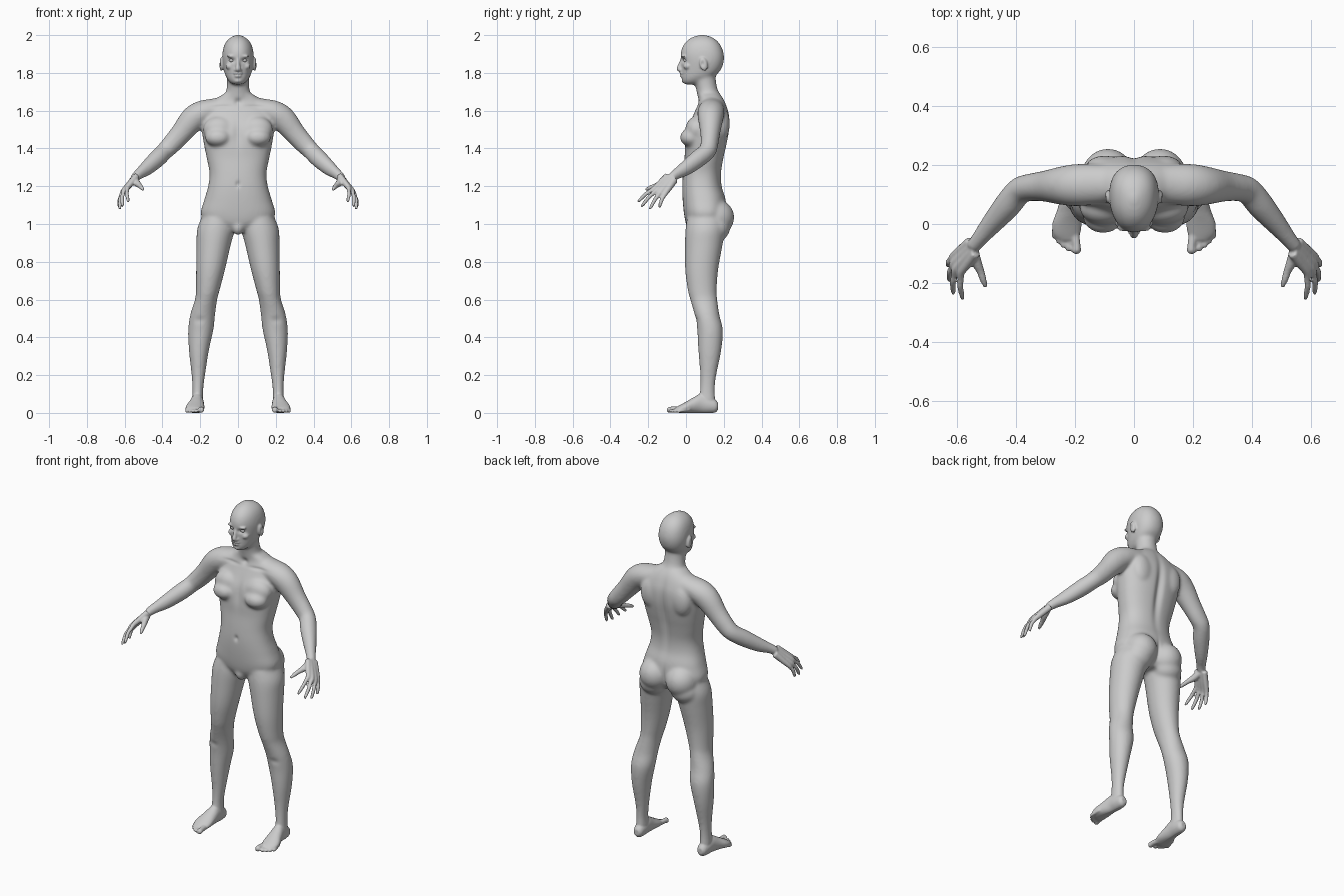
import bpy, bmesh, math
from mathutils import Vector, Matrix

X, Y, Z = Vector((1, 0, 0)), Vector((0, 1, 0)), Vector((0, 0, 1))


def spline(rows, steps=5):
    """Catmull-Rom through rows of numbers."""
    out = []
    for i in range(len(rows) - 1):
        p = [rows[max(0, min(len(rows) - 1, i + k))] for k in (-1, 0, 1, 2)]
        for s in range(steps):
            t = s / steps
            out.append([0.5 * (2 * b + (c - a) * t + (2 * a - 5 * b + 4 * c - d) * t * t
                               + (3 * b - a - 3 * c + d) * t ** 3) for a, b, c, d in zip(*p)])
    return out + [list(rows[-1])]


def loft(bm, rows, frame=None, side=1, power=2.0, egg=0.0, n=28):
    """Closed skin through rings (x, y, z, radius_u, radius_v)."""
    rows = spline(rows)
    rings = []
    for i, (x, y, z, a, b) in enumerate(rows):
        if frame:
            u, v = frame
        else:
            t = Vector(rows[min(i + 1, len(rows) - 1)][:3]) - Vector(rows[max(i - 1, 0)][:3])
            u = t.cross(Z).normalized()
            v = u.cross(t).normalized()
        ring = []
        for k in range(n):
            c, s = math.cos(math.tau * k / n), math.sin(math.tau * k / n)
            cu = math.copysign(abs(c) ** (2 / power), c) * (1 + egg * s)
            sv = math.copysign(abs(s) ** (2 / power), s)
            p = Vector((x, y, z)) + u * a * cu + v * b * sv
            ring.append(bm.verts.new((p.x * side, p.y, p.z)))
        rings.append(ring)
    for r0, r1 in zip(rings, rings[1:]):
        for k in range(n):
            bm.faces.new((r0[k], r0[(k + 1) % n], r1[(k + 1) % n], r1[k]))
    bm.faces.new(rings[0])
    bm.faces.new(rings[-1])


def upright(rows, cx=0.0):
    """Rows (z, half width, front y, back y) to horizontal rings."""
    return [(cx, (f + b) / 2, z, w, (b - f) / 2) for z, w, f, b in rows]


def ball(bm, x, y, z, rx, ry, rz, tilt=0.0):
    m = Matrix.Translation((x, y, z)) @ Matrix.Rotation(tilt, 4, 'X') @ Matrix.Diagonal((rx, ry, rz, 1))
    bmesh.ops.create_uvsphere(bm, u_segments=24, v_segments=16, radius=1, matrix=m)


def fuse(bm, voxel, rounds):
    """Weld overlapping closed parts into one smooth skin."""
    bmesh.ops.recalc_face_normals(bm, faces=bm.faces[:])
    me = bpy.data.meshes.new("skin")
    bm.to_mesh(me)
    bm.free()
    ob = bpy.data.objects.new("skin", me)
    bpy.context.collection.objects.link(ob)
    mod = ob.modifiers.new("weld", 'REMESH')
    mod.mode, mod.voxel_size = 'VOXEL', voxel
    mod = ob.modifiers.new("soften", 'SMOOTH')
    mod.factor, mod.iterations = 0.5, rounds
    dg = bpy.context.evaluated_depsgraph_get()
    res = bpy.data.meshes.new_from_object(ob.evaluated_get(dg))
    bpy.data.objects.remove(ob)
    return res


# ---- stage 1: torso, head mass, arms, legs ----
bm = bmesh.new()
loft(bm, upright([(0.96, .09, .03, .17), (1.0, .15, .002, .20), (1.05, .197, -.010, .215), (1.13, .178, -.018, .21),
                  (1.2, .158, -.02, .19), (1.27, .151, -.016, .187), (1.35, .166, -.008, .2),
                  (1.42, .18, -.006, .216), (1.5, .192, .004, .23), (1.57, .19, .035, .23),
                  (1.62, .165, .057, .217), (1.66, .12, .068, .2), (1.69, .074, .062, .18)]),
     (X, Y), power=2.35, n=40)
loft(bm, upright([(1.62, .085, .07, .2), (1.68, .070, .06, .182), (1.72, .060, .052, .166),
                  (1.77, .058, .04, .158), (1.83, .055, .04, .155)]), (X, Y))
loft(bm, upright([(1.738, .022, -.008, .05), (1.75, .042, -.019, .085), (1.77, .058, -.023, .12),
                  (1.79, .068, -.024, .16), (1.82, .076, -.025, .187), (1.86, .083, -.026, .2),
                  (1.90, .083, -.029, .2), (1.94, .075, -.018, .187), (1.97, .059, .005, .165),
                  (1.99, .035, .035, .135), (2.002, .008, .075, .095)]),
     (X, Y), power=2.2, egg=.1, n=36)
for s in (1, -1):
    # shoulder and arm
    loft(bm, [(.03, .135, 1.635, .06, .05), (.12, .135, 1.61, .068, .056), (.19, .132, 1.588, .072, .066),
              (.24, .13, 1.553, .066, .068), (.30, .128, 1.482, .053, .057), (.35, .124, 1.425, .047, .052),
              (.388, .112, 1.386, .046, .047), (.43, .062, 1.344, .046, .047), (.485, -.003, 1.294, .036, .040),
              (.525, -.052, 1.264, .028, .029), (.548, -.08, 1.243, .026, .026)], side=s)
    # leg
    loft(bm, [(.105, .105, 1.03, .09, .1), (.117, .102, .97, .1, .105), (.129, .094, .89, .091, .1),
              (.145, .083, .76, .077, .088), (.160, .086, .65, .063, .077), (.169, .094, .6, .059, .072),
              (.187, .111, .52, .066, .066), (.197, .127, .44, .067, .068), (.207, .126, .33, .053, .061),
              (.210, .118, .2, .036, .043), (.213, .113, .12, .029, .040), (.214, .110, .05, .032, .048)],
         (X, Y), s)
    # buttock and breast
    ball(bm, s * .088, .158, 1.035, .092, .098, .095)
    ball(bm, s * .105, .152, .98, .085, .082, .075)
    ball(bm, s * .105, .028, 1.458, .07, .06, .05)
    ball(bm, s * .10, .055, 1.50, .085, .058, .07)
    # shoulder blade
    ball(bm, s * .1, .19, 1.53, .065, .042, .09)
ball(bm, 0, .032, .985, .032, .035, .045)
base = fuse(bm, .008, 12)

# ---- stage 2: face, ears, hands, feet ----
bm = bmesh.new()
bm.from_mesh(base)
loft(bm, [(0, -.018, 1.878, .008, .009), (0, -.029, 1.845, .010, .012), (0, -.036, 1.822, .014, .013),
          (0, -.034, 1.811, .013, .009)], n=16)
ball(bm, 0, -.018, 1.797, .025, .017, .007)
ball(bm, 0, -.016, 1.783, .021, .017, .007)
ball(bm, 0, -.004, 1.759, .024, .019, .014)
for s in (1, -1):
    ball(bm, s * .012, -.026, 1.815, .009, .011, .008)
    ball(bm, s * .033, -.012, 1.888, .026, .014, .007)
    ball(bm, s * .044, .008, 1.835, .022, .022, .018)
    ball(bm, s * .088, .093, 1.846, .011, .021, .036, .2)
    # fingers: wrist -> knuckle -> bend -> tip
    wrist, spread = Vector((.545, -.078, 1.244)), Vector((.02, .042, -.02))
    fingers = [((.585, -.163, 1.193), (.580, -.255, 1.117), -.45), ((.603, -.153, 1.180), (.612, -.237, 1.092), -.15),
               ((.611, -.134, 1.168), (.626, -.192, 1.078), .15), ((.613, -.111, 1.160), (.630, -.142, 1.087), .45)]
    for knuckle, tip, f in fingers:
        k, t, w = Vector(knuckle), Vector(tip), wrist + spread * f
        m = k.lerp(t, .5) + Vector((.006, -.002, .005))
        loft(bm, [(*w, .017, .020), (*w.lerp(k, .55), .016, .017), (*k, .0135, .0135), (*k.lerp(m, .5), .0108, .0108),
                  (*m, .0105, .0105), (*m.lerp(t, .7), .009, .009), (*t, .006, .006)], side=s, n=14)
    loft(bm, [(.545, -.085, 1.235, .018, .018), (.535, -.125, 1.217, .018, .019), (.520, -.160, 1.203, .0135, .0135),
              (.511, -.188, 1.193, .0115, .0115), (.502, -.214, 1.181, .007, .007)], side=s, n=14)
    # foot and toes
    loft(bm, [(.213, .170, .035, .016, .018), (.213, .155, .036, .028, .034), (.214, .12, .042, .033, .044),
              (.216, .08, .050, .035, .052), (.221, .04, .040, .042, .042), (.227, 0, .029, .050, .030),
              (.228, -.035, .020, .046, .020), (.222, -.056, .016, .032, .012)], (X, Z), s)
    for x, y, r in ((.195, -.092, .016), (.222, -.083, .0105), (.240, -.071, .010), (.256, -.057, .0095),
                    (.270, -.040, .009)):
        loft(bm, [(x * .8 + .045, y + .06, .019, r, r), (x, y + .02, r + .003, r * .9, r * .9),
                  (x, y, r, r, r), (x, y - .009, r * .9, r * .55, r * .55)], (X, Z), s, n=14)
skin = fuse(bm, .0053, 3)

# ---- soft carving: sockets, mouth, ears, navel, spine, sternum, collar bones ----
carve = [(0, -.035, 1.790, .024, .03, .0035, 0, .005), (0, -.02, 1.21, .012, .04, .016, 0, .008),
         (0, .22, 1.42, .022, .07, .17, 0, -.016), (0, .0, 1.48, .022, .06, .07, 0, .008),
         (0, .25, 1.03, .010, .06, .06, 0, -.012), (0, .06, 1.645, .018, .03, .018, 0, .010)]
for s in (1, -1):
    carve += [(s * .033, -.022, 1.866, .017, .03, .011, 0, .013),
              (s * .100, .088, 1.848, .008, .008, .014, -s * .008, 0),
              (s * .09, .05, 1.622, .05, .03, .009, 0, .006),
              (s * .207, .04, .49, .03, .03, .02, 0, .006)]
for v in skin.vertices:
    c = v.co.copy()
    for x, y, z, rx, ry, rz, dx, dy in carve:
        d = ((c.x - x) / rx) ** 2 + ((c.y - y) / ry) ** 2 + ((c.z - z) / rz) ** 2
        if d < 6:
            g = math.exp(-d)
            v.co.x += dx * g
            v.co.y += dy * g
    v.co.z = max(0.0, v.co.z)
skin.shade_smooth()
skin.name = "body"
bpy.context.collection.objects.link(bpy.data.objects.new("body", skin))

# ---- eyes ----
bm = bmesh.new()
for s in (1, -1):
    ball(bm, s * .033, .000, 1.866, .014, .013, .010)
me = bpy.data.meshes.new("eyes")
bm.to_mesh(me)
bm.free()
me.shade_smooth()
bpy.context.collection.objects.link(bpy.data.objects.new("eyes", me))
